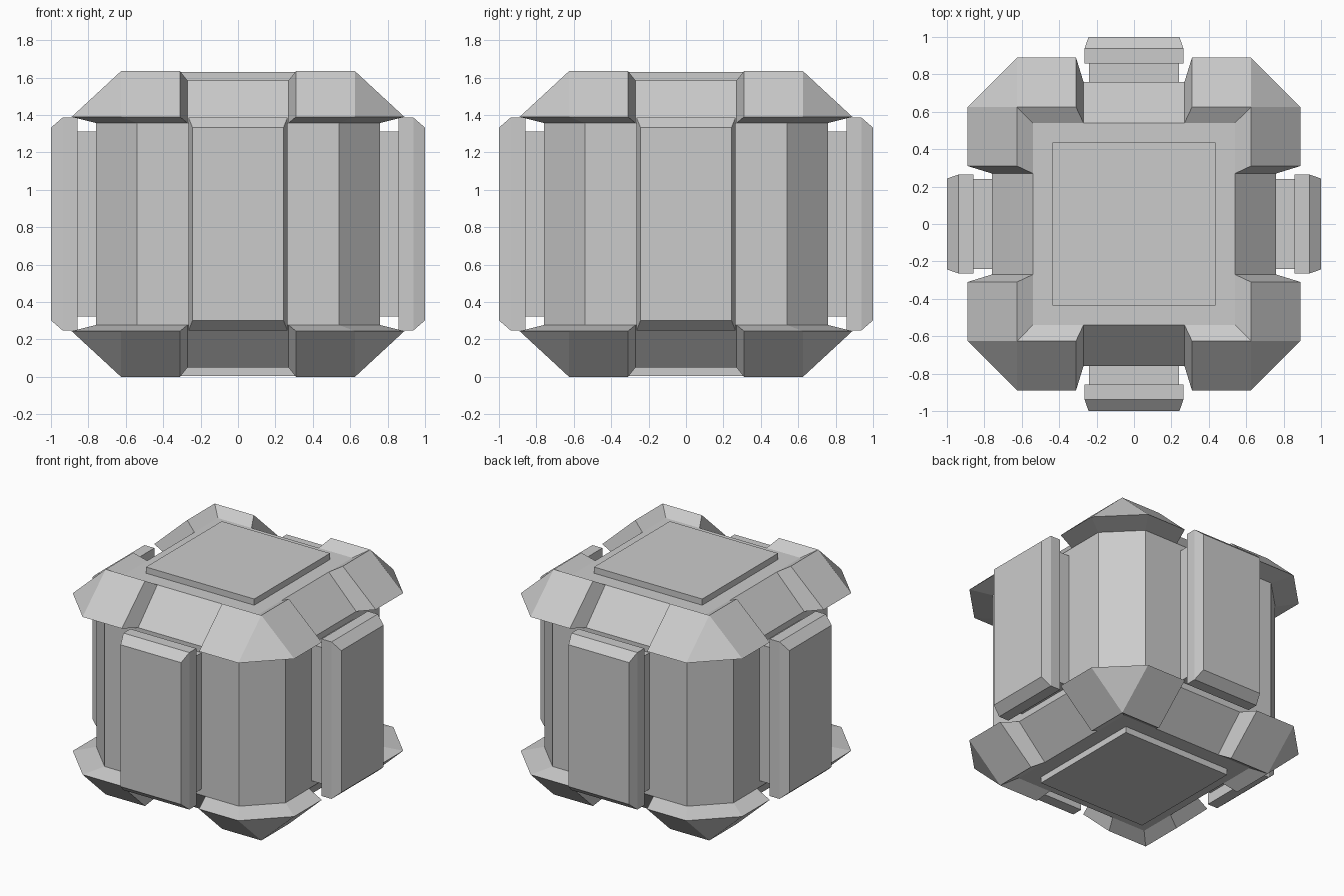
import bpy, bmesh
from math import pi
from mathutils import Matrix

if "Cube" in bpy.data.objects:
    bpy.data.objects.remove(bpy.data.objects["Cube"])

MID = 0.8175  # the model is symmetric about this height


def make_object(name, verts, faces):
    mesh = bpy.data.meshes.new(name)
    bm = bmesh.new()
    vs = [bm.verts.new(v) for v in verts]
    for f in faces:
        bm.faces.new([vs[i] for i in f])
    bmesh.ops.recalc_face_normals(bm, faces=bm.faces)
    bm.to_mesh(mesh)
    bm.free()
    obj = bpy.data.objects.new(name, mesh)
    obj.location.z = MID
    bpy.context.collection.objects.link(obj)
    return obj


def loft(name, rings):
    """Join rings of equal point count into a closed solid."""
    n = len(rings[0])
    faces = [list(range(n)), [(len(rings) - 1) * n + i for i in range(n)]]
    for r in range(len(rings) - 1):
        for i in range(n):
            j = (i + 1) % n
            faces.append([r * n + i, r * n + j, (r + 1) * n + j, (r + 1) * n + i])
    return make_object(name, [v for ring in rings for v in ring], faces)


def side_rect(hx, hz, y):
    return [(-hx, y, -hz), (hx, y, -hz), (hx, y, hz), (-hx, y, hz)]


def square(h, z):
    return [(-h, -h, z), (h, -h, z), (h, h, z), (-h, h, z)]


# Core body: octagonal wall with edges sloping in to square ends
W, N, ZW, ZT = 0.76, 0.54, 0.54, 0.7675
octagon = [(N, -W), (W, -N), (W, N), (N, W), (-N, W), (-W, N), (-W, -N), (-N, -W)]
verts = [(x, y, -ZW) for x, y in octagon] + [(x, y, ZW) for x, y in octagon]
verts += [(sx * N, sy * N, z) for z in (-ZT, ZT)
          for sx, sy in ((1, -1), (1, 1), (-1, 1), (-1, -1))]
faces = [[i, (i + 1) % 8, 8 + (i + 1) % 8, 8 + i] for i in range(8)]
for ring, top in ((0, 16), (8, 20)):
    for k in range(4):
        a, b, c = 2 * k, 2 * k + 1, (2 * k + 2) % 8
        faces.append([ring + a, ring + b, top + k])
        faces.append([ring + b, ring + c, top + (k + 1) % 4, top + k])
    faces.append([top + k for k in range(4)])
make_object("core_body", verts, faces)

# Corner guards: one raised corner block, mirrored to all eight corners
def shell(i, h, o, zt, zb):
    """Corner patch: notch edge i, ridge h, outer wall o, heights zt and zb."""
    return [(i, h, zt), (h, h, zt), (h, i, zt),
            (i, o, zb), (h, o, zb), (o, h, zb), (o, i, zb)]

patch = [[0, 1, 4, 3], [1, 5, 4], [1, 2, 6, 5]]
rim = [0, 1, 2, 6, 5, 4, 3]
faces = patch + [[v + 7 for v in f] for f in patch]
faces += [[a, b, b + 7, a + 7] for a, b in zip(rim, rim[1:] + rim[:1])]
guard = make_object("corner_guards",
                    shell(0.31, 0.625, 0.89, 0.8175, 0.5725) +
                    shell(0.27, N, W, ZT, ZW), faces)
mirror = guard.modifiers.new("Mirror", 'MIRROR')
mirror.use_axis = (True, True, True)
mirror.use_mirror_merge = False

# End plates on top and bottom
for name, s in (("top_plate", 1), ("bottom_plate", -1)):
    loft(name, [square(0.435, s * 0.74), square(0.435, s * 0.8125)])

# Side panels on four faces, each standing off on a narrower mount
for k, side in enumerate(("front", "right", "back", "left")):
    mount = loft(side + "_panel_mount",
                 [side_rect(0.24, 0.495, -0.74), side_rect(0.24, 0.495, -0.86)])
    panel = loft(side + "_panel",
                 [side_rect(0.265, 0.57, -0.857), side_rect(0.265, 0.57, -0.937),
                  side_rect(0.243, 0.515, -1.0)])
    for obj in (mount, panel):
        obj.data.transform(Matrix.Rotation(k * pi / 2, 4, 'Z'))
